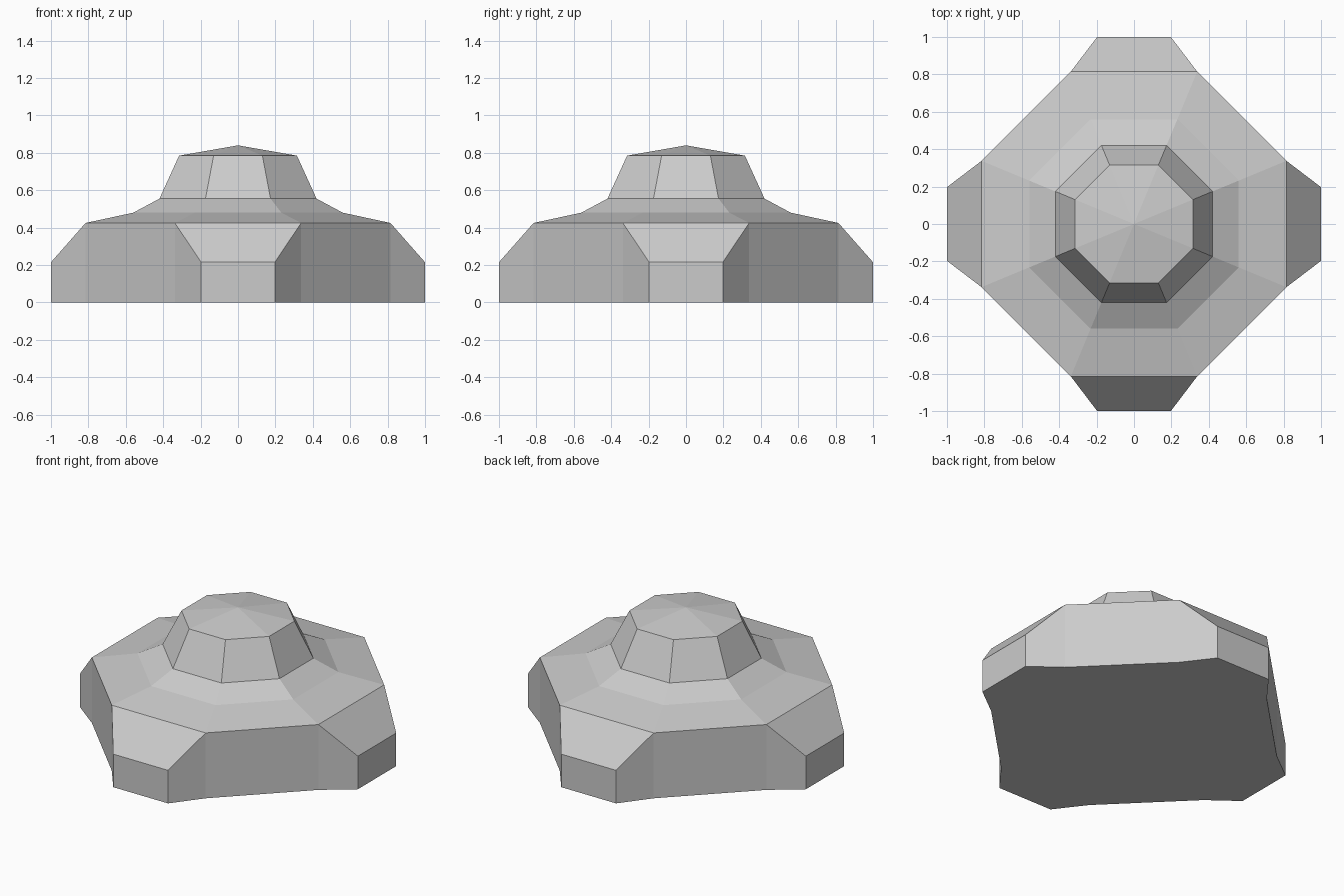
import bpy
import bmesh
from math import cos, pi, tan
from mathutils import Matrix, Vector

cube = bpy.data.objects.get("Cube")
if cube:
    bpy.data.objects.remove(cube)

GREY = 0.6
SHOULDER, SHOULDER_Z = 0.815, 0.425   # octagon where the roof meets the walls
TIP_HALF, TIP_Z = 0.197, 0.215        # end face of each buttress

grey = bpy.data.materials.new("light grey")
grey.use_nodes = True
grey.diffuse_color = (GREY, GREY, GREY, 1)
grey.node_tree.nodes["Principled BSDF"].inputs["Base Color"].default_value = (GREY, GREY, GREY, 1)


def octagon(bm, apothem, z):
    """Ring of eight verts with flat sides facing the axes, starting at the front side."""
    half = apothem * tan(pi / 8)
    ring = []
    for k in range(4):
        turn = Matrix.Rotation(k * pi / 2, 3, "Z")
        for x in (-half, half):
            ring.append(bm.verts.new(turn @ Vector((x, -apothem, z))))
    return ring


def bridge(bm, low, high):
    for i in range(len(low)):
        j = (i + 1) % len(low)
        bm.faces.new((low[i], low[j], high[j], high[i]))


def finish(bm, name):
    bmesh.ops.recalc_face_normals(bm, faces=bm.faces)
    mesh = bpy.data.meshes.new(name)
    bm.to_mesh(mesh)
    bm.free()
    mesh.materials.append(grey)
    obj = bpy.data.objects.new(name, mesh)
    bpy.context.collection.objects.link(obj)


# Base: stepped roof, diagonal walls and four buttresses
bm = bmesh.new()
foot = octagon(bm, SHOULDER, 0)
rings = [octagon(bm, a, z) for a, z in ((SHOULDER, SHOULDER_Z), (0.56, 0.48), (0.42, 0.555))]
for low, high in zip(rings, rings[1:]):
    bridge(bm, low, high)
eaves = rings[0]
outline = []
for k in range(4):
    turn = Matrix.Rotation(k * pi / 2, 3, "Z")
    a, b, c = 2 * k, 2 * k + 1, (2 * k + 2) % 8
    low_l, low_r, top_l, top_r = (
        bm.verts.new(turn @ Vector((x, -1, z)))
        for z in (0, TIP_Z) for x in (-TIP_HALF, TIP_HALF))
    bm.faces.new((low_l, low_r, top_r, top_l))             # end face
    bm.faces.new((top_l, top_r, eaves[b], eaves[a]))       # sloping top
    bm.faces.new((foot[a], low_l, top_l, eaves[a]))        # cheeks
    bm.faces.new((low_r, foot[b], eaves[b], top_r))
    bm.faces.new((foot[b], foot[c], eaves[c], eaves[b]))   # diagonal wall
    outline += [foot[a], low_l, low_r, foot[b]]
bm.faces.new(outline[::-1])
bm.faces.new(rings[-1])
finish(bm, "base")

# Turret: tapered octagon with a low pointed cap
bm = bmesh.new()
bottom = octagon(bm, 0.42, 0.555)
rim = octagon(bm, 0.315, 0.785)
bridge(bm, bottom, rim)
apex = bm.verts.new((0, 0, 0.84))
for i in range(8):
    bm.faces.new((rim[i], rim[(i + 1) % 8], apex))
bm.faces.new(bottom[::-1])
finish(bm, "turret")
